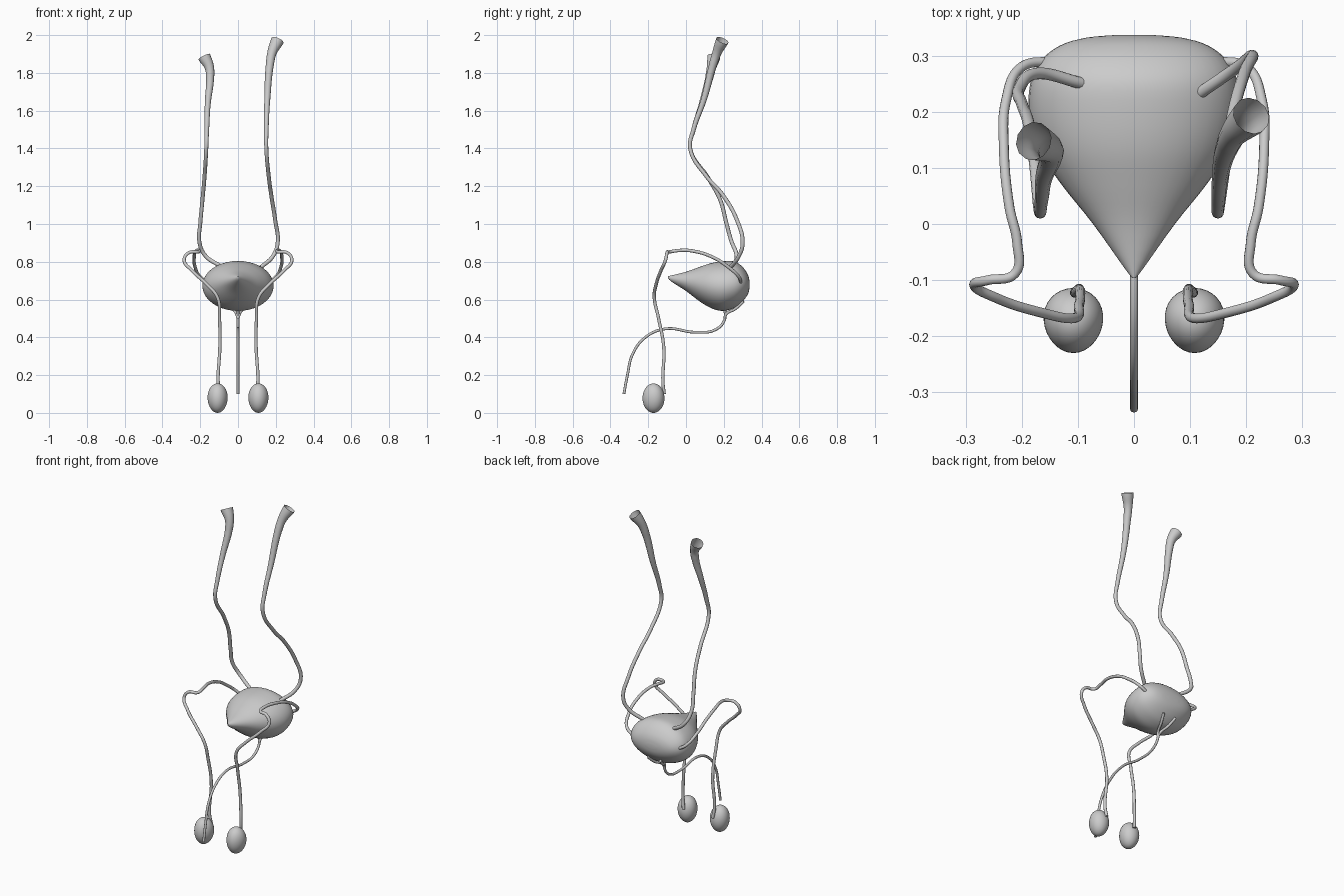
import bpy, bmesh, math
from mathutils import Vector

cube = bpy.data.objects.get("Cube")
if cube:
    bpy.data.objects.remove(cube, do_unlink=True)

grey = bpy.data.materials.new("plain grey")
grey.use_nodes = True
colour = (0.6, 0.6, 0.6, 1)
grey.diffuse_color = colour
grey.node_tree.nodes["Principled BSDF"].inputs["Base Color"].default_value = colour


def finish(obj, angle=60):
    obj.data.materials.clear()
    obj.data.materials.append(grey)
    bpy.ops.object.select_all(action='DESELECT')
    obj.select_set(True)
    bpy.context.view_layer.objects.active = obj
    bpy.ops.object.shade_smooth_by_angle(angle=math.radians(angle))


def tube(name, points, radius, widths=None, caps=True, side=1):
    """Round tube through points; widths scale the radius per point."""
    curve = bpy.data.curves.new(name, 'CURVE')
    curve.dimensions = '3D'
    curve.bevel_depth = radius
    curve.bevel_resolution = 4
    curve.resolution_u = 8
    curve.use_fill_caps = caps
    spline = curve.splines.new('BEZIER')
    spline.radius_interpolation = 'CARDINAL'
    spline.bezier_points.add(len(points) - 1)
    for i, (bp, (x, y, z)) in enumerate(zip(spline.bezier_points, points)):
        bp.co = (x * side, y, z)
        bp.handle_left_type = bp.handle_right_type = 'AUTO'
        bp.radius = widths[i] if widths else 1
    obj = bpy.data.objects.new(name, curve)
    bpy.context.collection.objects.link(obj)
    bpy.ops.object.select_all(action='DESELECT')
    obj.select_set(True)
    bpy.context.view_layer.objects.active = obj
    bpy.ops.object.convert(target='MESH')
    finish(bpy.context.view_layer.objects.active)


def smooth_rows(rows, steps=4):
    """Catmull-Rom interpolation of profile rows."""
    out = []
    for i in range(len(rows) - 1):
        a, b, c, d = (Vector(rows[min(max(i + k, 0), len(rows) - 1)]) for k in (-1, 0, 1, 2))
        for s in range(steps):
            t = s / steps
            out.append(0.5 * (2 * b + (c - a) * t + (2 * a - 5 * b + 4 * c - d) * t * t
                              + (3 * b - a - 3 * c + d) * t ** 3))
    return out + [Vector(rows[-1])]


# Bladder: oval rings lofted from the pointed front to the blunt back
# each row: y, half width, bottom z, top z
profile = [(-.096, .003, .717, .723), (-.08, .016, .697, .727), (0, .073, .645, .747),
           (.07, .129, .592, .772), (.13, .168, .556, .792), (.19, .187, .54, .802),
           (.25, .185, .553, .803), (.29, .167, .58, .782), (.318, .132, .612, .75),
           (.332, .085, .64, .72), (.337, .03, .668, .692)]
SEG = 40
bm = bmesh.new()
rings = []
for y, w, lo, hi in smooth_rows(profile):
    ring = []
    for k in range(SEG):
        a = 2 * math.pi * k / SEG
        ring.append(bm.verts.new((w * math.cos(a), y, (lo + hi) / 2 + (hi - lo) / 2 * math.sin(a))))
    rings.append(ring)
for r1, r2 in zip(rings, rings[1:]):
    for k in range(SEG):
        n = (k + 1) % SEG
        bm.faces.new((r1[k], r1[n], r2[n], r2[k]))
bm.faces.new(rings[0])
bm.faces.new(rings[-1])
bmesh.ops.recalc_face_normals(bm, faces=bm.faces)
mesh = bpy.data.meshes.new("bladder")
bm.to_mesh(mesh)
bm.free()
bladder = bpy.data.objects.new("bladder", mesh)
bpy.context.collection.objects.link(bladder)
finish(bladder)

# Ureters: long tubes flaring to open funnels, the left one taller
flare = [1, 1, 1, 1, 1, 1, 1, 1.15, 1.5, 2, 2.4, 3.3]
tube("left_ureter", [(.12, .235, .77), (.185, .28, .83), (.21, .30, .90), (.197, .27, 1.02),
                     (.175, .19, 1.16), (.163, .11, 1.25), (.15, .022, 1.40), (.15, .04, 1.50),
                     (.155, .095, 1.66), (.168, .142, 1.84), (.181, .165, 1.91),
                     (.209, .193, 1.972)], .0105, flare, caps=False)
tube("right_ureter", [(-.09, .25, .775), (-.175, .268, .835), (-.205, .24, .91), (-.2, .215, 1.0),
                      (-.188, .18, 1.13), (-.178, .12, 1.24), (-.168, .022, 1.40),
                      (-.165, .04, 1.50), (-.16, .085, 1.64), (-.148, .122, 1.77),
                      (-.152, .135, 1.83), (-.179, .148, 1.885)], .0105, flare, caps=False)

for side, label in ((1, "left"), (-1, "right")):
    # Sperm duct: up from the testis, outward loop, then back to the bladder
    tube(label + "_sperm_duct", [
        (.098, -.115, .10), (.105, -.122, .16), (.096, -.118, .35), (.098, -.145, .50),
        (.108, -.168, .61), (.165, -.158, .68), (.245, -.132, .755), (.285, -.108, .81),
        (.26, -.1, .848), (.212, -.088, .852), (.208, -.035, .86), (.222, .03, .858),
        (.232, .14, .825), (.228, .22, .775), (.2, .28, .72), (.14, .29, .68)], .0088, side=side)
    # Small duct joining the urethra under the bladder
    tube(label + "_lower_duct", [(.042, .305, .59), (.025, .26, .55), (.008, .215, .525),
                                 (0, .203, .50)], .0075, side=side)
    # Testis: egg shape, slightly narrower at the front and bottom
    bpy.ops.mesh.primitive_uv_sphere_add(segments=32, ring_count=20, radius=1)
    testis = bpy.context.object
    testis.name = testis.data.name = label + "_testis"
    for v in testis.data.vertices:
        x, y, z = v.co
        taper = (1 + .08 * y) * (1 + .05 * z)
        v.co = (side * .108 + .053 * x * taper, -.172 + .058 * y, .078 + .078 * z)
    finish(testis)

# Urethra: S-shaped tube hanging forward and down
tube("urethra", [(0, .205, .56), (0, .203, .49), (0, .155, .44), (0, .05, .427), (0, -.11, .445),
                 (0, -.215, .40), (0, -.283, .31), (0, -.31, .20), (0, -.329, .10)], .0072)
